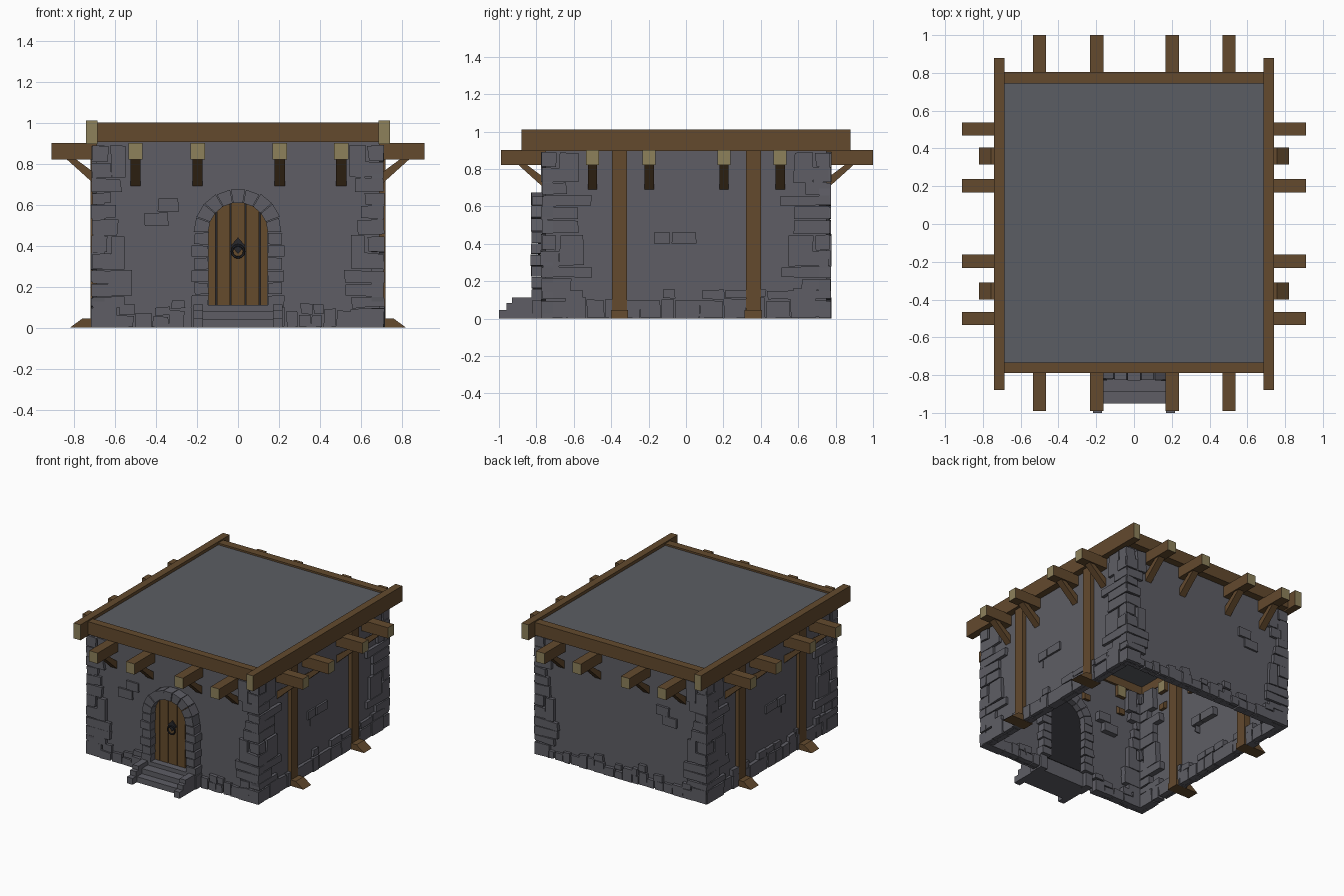
import bpy, bmesh, math, random
from mathutils import Vector

if "Cube" in bpy.data.objects:
    bpy.data.objects.remove(bpy.data.objects["Cube"])

random.seed(4)
WX, WY = 0.69, 0.75          # wall half sizes


def material(name, rgb):
    m = bpy.data.materials.new(name)
    m.diffuse_color = (*rgb, 1)
    m.use_nodes = True
    m.node_tree.nodes["Principled BSDF"].inputs["Base Color"].default_value = m.diffuse_color
    return m


STONE = material("grey stone", (0.112, 0.111, 0.130))
ROOF = material("roof slate", (0.105, 0.110, 0.125))
WOOD = material("brown wood", (0.125, 0.068, 0.027))
CUT = material("cut wood ends", (0.270, 0.220, 0.105))
DOOR = material("door wood", (0.130, 0.070, 0.025))
IRON = material("dark iron", (0.020, 0.020, 0.024))


def finish(bm, name, *mats):
    bmesh.ops.recalc_face_normals(bm, faces=bm.faces[:])
    me = bpy.data.meshes.new(name)
    bm.to_mesh(me)
    bm.free()
    for m in mats:
        me.materials.append(m)
    ob = bpy.data.objects.new(name, me)
    bpy.context.collection.objects.link(ob)
    return ob


def prism(bm, base, offset):
    """Closed solid: polygon swept along an offset."""
    a = [bm.verts.new(p) for p in base]
    b = [bm.verts.new(Vector(p) + Vector(offset)) for p in base]
    n = len(a)
    faces = [bm.faces.new(a), bm.faces.new(b[::-1])]
    for i in range(n):
        faces.append(bm.faces.new((a[i], b[i], b[(i + 1) % n], a[(i + 1) % n])))
    return faces


def box(bm, lo, hi):
    (x0, y0, z0), (x1, y1, z1) = lo, hi
    return prism(bm, [(x0, y0, z0), (x1, y0, z0), (x1, y1, z0), (x0, y1, z0)], (0, 0, z1 - z0))


def on_wall(side, u, d, z):
    """u along the wall, d outward from it."""
    return {"front": (u, -WY - d, z), "back": (u, WY + d, z),
            "right": (WX + d, u, z), "left": (-WX - d, u, z)}[side]


def stone(bm, side, u0, u1, z0, z1, d0=-0.04, d1=0.024, j=0.005):
    """Slightly irregular block set through a wall."""
    def p(u, z, d):
        r = random.uniform
        return on_wall(side, u + r(-j, j), d, max(0, z + r(-j, j)))
    ring = [(u0, z0), (u1, z0), (u1, z1), (u0, z1)]
    d1 += random.uniform(-0.006, 0.003)
    pts = [p(u, z, d1) for u, z in ring]
    prism(bm, pts, Vector(on_wall(side, 0, d0, 0)) - Vector(on_wall(side, 0, d1, 0)))


SIDES = {"front": WX, "back": WX, "right": WY, "left": WY}

# Wall shell, open underneath
bm = bmesh.new()
ring = [(-WX, -WY), (WX, -WY), (WX, WY), (-WX, WY)]
lower = [bm.verts.new((*p, 0)) for p in ring]
upper = [bm.verts.new((*p, 0.975)) for p in ring]
for i in range(4):
    k = (i + 1) % 4
    bm.faces.new((lower[i], lower[k], upper[k], upper[i]))
finish(bm, "walls", STONE)

# Roof slab
bm = bmesh.new()
box(bm, (-WX, -WY, 0.965), (WX, WY, 0.987))
finish(bm, "roof", ROOF)

# Corner stones: z range, width on front/back, width on the sides
courses = [(0, .10, .12, .13), (.10, .15, .16, .22), (.15, .215, .19, .15),
           (.215, .28, .19, .26), (.28, .45, .16, .22), (.45, .53, .125, .19),
           (.53, .60, .11, .19), (.60, .66, .09, .26), (.66, .73, .14, .13),
           (.73, .89, .165, .19)]
bm = bmesh.new()
for side, half in SIDES.items():
    long_wall = half == WY
    e = half + (0.017 if long_wall else 0.02)
    for s in (-1, 1):
        for z0, z1, wf, ws in courses:
            w = ws if long_wall else wf
            if z1 - z0 > 0.12:      # tall block beside two small ones
                m = (z0 + z1) / 2
                parts = [(0, .09, z0, m), (0, .075, m, z1), (.09, w, z0, z1)]
            else:
                parts = [(0, w, z0, z1)]
            for a, b, q0, q1 in parts:
                stone(bm, side, s * (e - a), s * (e - b), q0 + .003, q1 - .003)
finish(bm, "corner_stones", STONE)

# Footing stones: a full low row with a broken upper row
bm = bmesh.new()
for side, half in SIDES.items():
    long_wall = half == WY
    u = -half + 0.1
    while u < half - 0.12:
        w = random.uniform(.06, .14) if long_wall else random.uniform(.05, .09)
        h = random.uniform(.09, .11) if long_wall else random.uniform(.05, .10)
        if not (side == "front" and u + w > -0.2 and u < 0.2):
            stone(bm, side, u, u + w - .006, 0, h)
            if random.random() < 0.6:
                stone(bm, side, u + .01, u + w, h + .005, h + random.uniform(.045, .06))
        u += w
finish(bm, "footing_stones", STONE)

# Loose stones showing in the middle of each wall
bm = bmesh.new()
for side in ("front", "back"):
    stone(bm, side, -.39, -.29, .565, .63, d1=.015, j=.002)
    stone(bm, side, -.455, -.34, .495, .56, d1=.015, j=.002)
for side in ("right", "left"):
    stone(bm, side, -.17, -.085, .40, .46, d1=.015, j=.002)
    stone(bm, side, -.075, .055, .40, .46, d1=.015, j=.002)
    stone(bm, side, -.135, -.128, .34, .39, d1=.01, j=.001)
finish(bm, "loose_stones", STONE)

# Door surround: jamb blocks and arch wedges
SPRING, R0, R1 = 0.465, 0.145, 0.215
bm = bmesh.new()
for s in (-1, 1):
    for i in range(6):
        z = 0.1 + i * (SPRING - 0.1) / 6
        w = 0.226 if i % 2 == 0 else 0.213
        stone(bm, "front", s * R0, s * w, z + .002, z + .058, -.06, .078, .003)
    stone(bm, "front", s * .17, s * .228, 0, .1, -.04, .075, .003)
N = 9
for i in range(N):
    a0, a1 = math.pi * (i + .03) / N, math.pi * (i + .97) / N
    r = R1 + random.uniform(-.006, .004)
    y = -WY - random.uniform(.068, .08)
    pts = [(q * math.cos(a), y, SPRING + q * math.sin(a))
           for q, a in ((R0, a0), (r, a0), (r, a1), (R0, a1))]
    prism(bm, pts, (0, -WY + .06 - y, 0))
finish(bm, "door_arch", STONE)

# Steps and stepped side stones
bm = bmesh.new()
for y, z0, z1 in ((-.95, 0, .042), (-.89, .042, .08), (-.82, .08, .11)):
    box(bm, (-.17, y, z0), (.17, -.74, z1))
for s in (-1, 1):
    for y, z0, z1 in ((-1.0, 0, .047), (-.96, .047, .083), (-.93, .083, .112)):
        x0, x1 = sorted((s * .17, s * .218))
        box(bm, (x0, y, z0), (x1, -.76, z1))
finish(bm, "steps", STONE)

# Door: dark backing with five arched planks
def arched(x0, x1, r, y, n):
    top = [(x1 + (x0 - x1) * i / n) for i in range(n + 1)]
    return [(x0, y, .108), (x1, y, .108)] + [
        (x, y, SPRING + math.sqrt(max(0, r * r - x * x))) for x in top]


bm = bmesh.new()
prism(bm, arched(-.144, .144, .147, -WY - .006, 12), (0, .02, 0))
finish(bm, "door_backing", IRON)
bm = bmesh.new()
edges = [-.148, -.106, -.037, .037, .106, .148]
for a, b in zip(edges, edges[1:]):
    prism(bm, arched(a + .003, b - .003, .149, -WY - .02, 4), (0, .016, 0))
finish(bm, "door_planks", DOOR)

# Door ring and diamond plate
bm = bmesh.new()
prism(bm, [(0, -.78, .44), (.035, -.78, .40), (0, -.78, .36), (-.035, -.78, .40)], (0, .015, 0))
finish(bm, "handle_plate", IRON)
bpy.ops.mesh.primitive_torus_add(major_radius=.03, minor_radius=.006, major_segments=12,
                                 minor_segments=6, location=(0, -.787, .372),
                                 rotation=(math.pi / 2, 0, 0))
ring_ob = bpy.context.object
ring_ob.name = "handle_ring"
ring_ob.data.materials.append(IRON)


def beam(name, lo, hi, axis):
    """Timber with pale cut ends along the given axis."""
    bm = bmesh.new()
    box(bm, lo, hi)
    bm.normal_update()
    for f in bm.faces:
        f.material_index = int(abs(f.normal[axis]) > .9)
    finish(bm, name, WOOD, CUT)


# Roof edge beams
for s, n in ((-1, "left"), (1, "right")):
    x0, x1 = sorted((s * .685, s * .74))
    beam(n + "_roof_beam", (x0, -.88, .895), (x1, .88, 1.01), 1)
beam("front_roof_beam", (-.687, -.79, .905), (.687, -.733, 1.0), 0)
beam("back_roof_beam", (-.687, .745, .905), (.687, .805, 1.0), 0)

# Joists with slanted braces on all four sides
for side in SIDES:
    reach = {"front": .24, "back": .25, "right": .22, "left": .22}[side]
    long_wall = side in ("left", "right")
    bm = bmesh.new()
    for i, u in enumerate((-.5, -.197, .203, .503)):
        a, b = on_wall(side, u - .035, -.03, .82), on_wall(side, u + .035, reach, .9)
        lo, hi = [tuple(f(p) for p in zip(a, b)) for f in (min, max)]
        beam(f"{side}_joist_{i + 1}", lo, hi, 0 if long_wall else 1)
        pr = [(-.03, .682), (.0, .69), (.15, .825), (.105, .825), (-.03, .725)]
        w = Vector(on_wall(side, u + .025, 0, 0)) - Vector(on_wall(side, u - .025, 0, 0))
        prism(bm, [on_wall(side, u - .025, d, z) for d, z in pr], w)
    finish(bm, side + "_braces", WOOD)

# Side posts with wedge feet
for side in ("right", "left"):
    bm = bmesh.new()
    for u in (-.355, .36):
        post = [(-.05, 0), (.028, 0), (.028, .9), (-.05, .9)]
        foot = [(-.055, 0), (.13, 0), (.068, .045), (-.055, .045)]
        for pr, h in ((post, .04), (foot, .046)):
            prism(bm, [on_wall(side, u - h, d, z) for d, z in pr], (0, 2 * h, 0))
    finish(bm, side + "_posts", WOOD)
